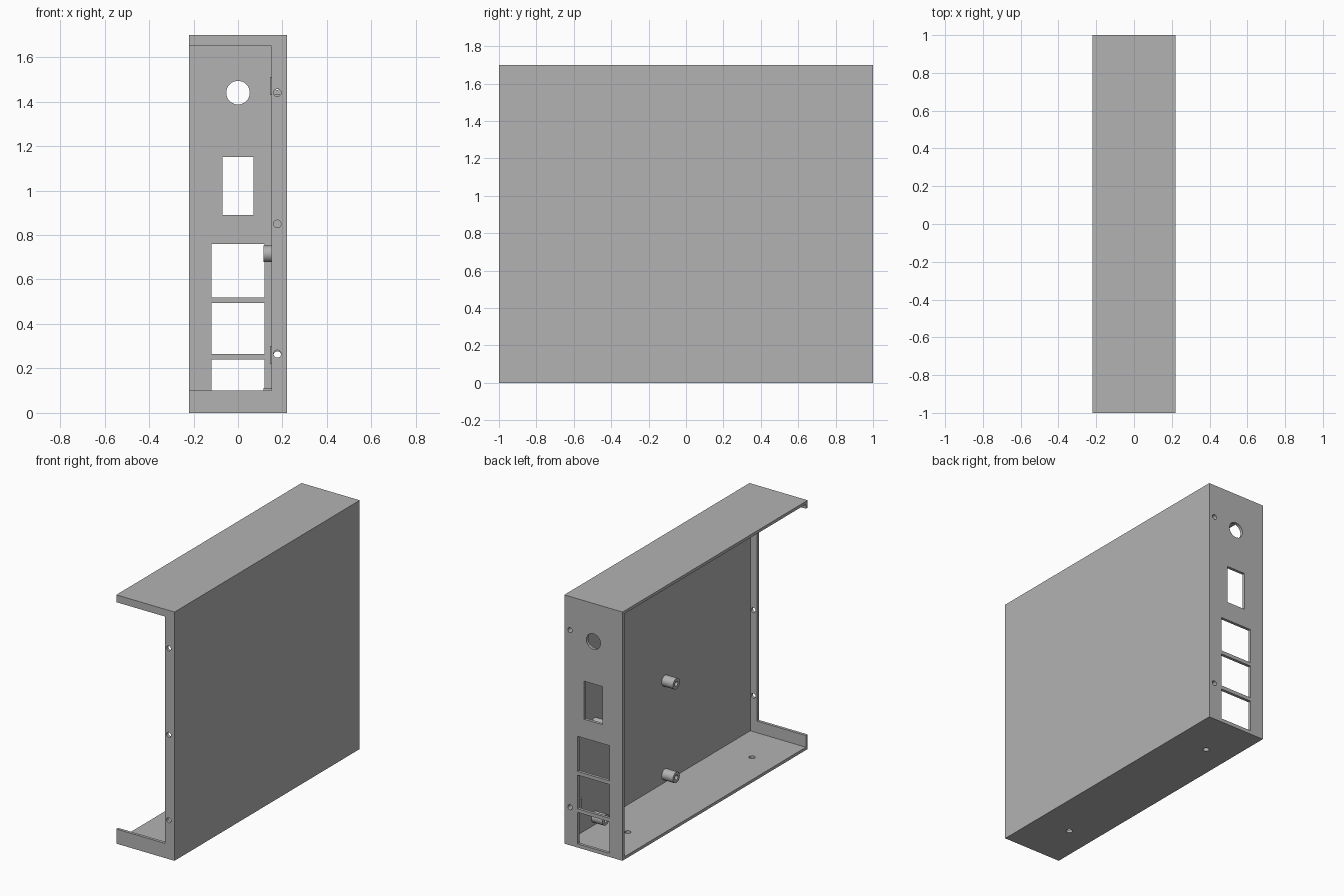
import bpy
import math
from mathutils import Vector

if "Cube" in bpy.data.objects:
    bpy.data.objects.remove(bpy.data.objects["Cube"], do_unlink=True)

grey = bpy.data.materials.new("plain_grey")
grey.use_nodes = True
colour = (0.45, 0.45, 0.45, 1)
grey.diffuse_color = colour
grey.node_tree.nodes["Principled BSDF"].inputs["Base Color"].default_value = colour

WALL = 0.02
HALF_W, HALF_D, HEIGHT = 0.22, 1.0, 1.70
AXES = {"x": Vector((1, 0, 0)), "y": Vector((0, 1, 0)), "z": Vector((0, 0, 1))}


def box(name, low, high):
    low, high = Vector(low), Vector(high)
    bpy.ops.mesh.primitive_cube_add(size=1, location=(low + high) / 2)
    ob = bpy.context.object
    ob.name = name
    ob.scale = high - low
    bpy.ops.object.transform_apply(location=True, rotation=True, scale=True)
    ob.data.materials.append(grey)
    return ob


def rod(name, centre, axis, radius, length):
    bpy.ops.mesh.primitive_cylinder_add(vertices=32, radius=radius, depth=length, location=centre)
    ob = bpy.context.object
    ob.name = name
    ob.rotation_euler = AXES[axis].to_track_quat("Z", "Y").to_euler()
    bpy.ops.object.transform_apply(location=True, rotation=True, scale=True)
    ob.data.materials.append(grey)
    return ob


def cut(target, cutter):
    cutter.hide_render = True
    mod = target.modifiers.new("cut", "BOOLEAN")
    mod.operation = "DIFFERENCE"
    mod.solver = "EXACT"
    mod.object = cutter
    bpy.context.view_layer.objects.active = target
    bpy.ops.object.modifier_apply(modifier=mod.name)
    bpy.data.objects.remove(cutter, do_unlink=True)


def smooth(ob):
    bpy.ops.object.select_all(action="DESELECT")
    ob.select_set(True)
    bpy.context.view_layer.objects.active = ob
    bpy.ops.object.shade_smooth_by_angle(angle=math.radians(30))


# Case shell: open on the right side, with a framed opening at the front
shell = box("case_shell", (-HALF_W, -HALF_D, 0), (HALF_W, HALF_D, HEIGHT))
cut(shell, box("cavity", (-0.5, -HALF_D + WALL, WALL), (HALF_W - WALL, HALF_D - WALL, HEIGHT - WALL)))
cut(shell, box("front_opening", (-0.5, -1.1, 0.10), (0.15, -0.9, 1.65)))

# Port windows in the back wall: half width, bottom, top
for half, low, high in ((0.07, 0.89, 1.15), (0.12, 0.52, 0.76), (0.12, 0.265, 0.495), (0.12, 0.025, 0.24)):
    cut(shell, box("port_window", (-half, 0.9, low), (half, 1.1, high)))
cut(shell, rod("round_port", (0, 1, 1.44), "y", 0.053, 0.2))

# Screw holes in the front strip, the back wall and the floor
for z in (0.265, 0.85, 1.44):
    cut(shell, rod("front_hole", (0.177, -1, z), "y", 0.017, 0.2))
for z in (0.26, 1.47):
    cut(shell, rod("back_hole", (0.177, 1, z), "y", 0.017, 0.2))
for y in (-0.67, 0.67):
    cut(shell, rod("floor_hole", (-0.03, y, 0), "z", 0.02, 0.1))
smooth(shell)

# Screw blocks behind the back wall holes
for z in (0.26, 1.47):
    block = box("screw_block", (0.145, 0.92, z - 0.04), (0.205, 0.985, z + 0.04))
    cut(block, rod("block_hole", (0.177, 0.95, z), "y", 0.017, 0.2))
    smooth(block)

# Board standoffs on the inside of the left panel
for y in (-0.06, 0.70):
    for z in (0.075, 0.715):
        post = rod("standoff", (0.16, y, z), "x", 0.037, 0.09)
        cut(post, rod("standoff_hole", (0.14, y, z), "x", 0.016, 0.12))
        smooth(post)
